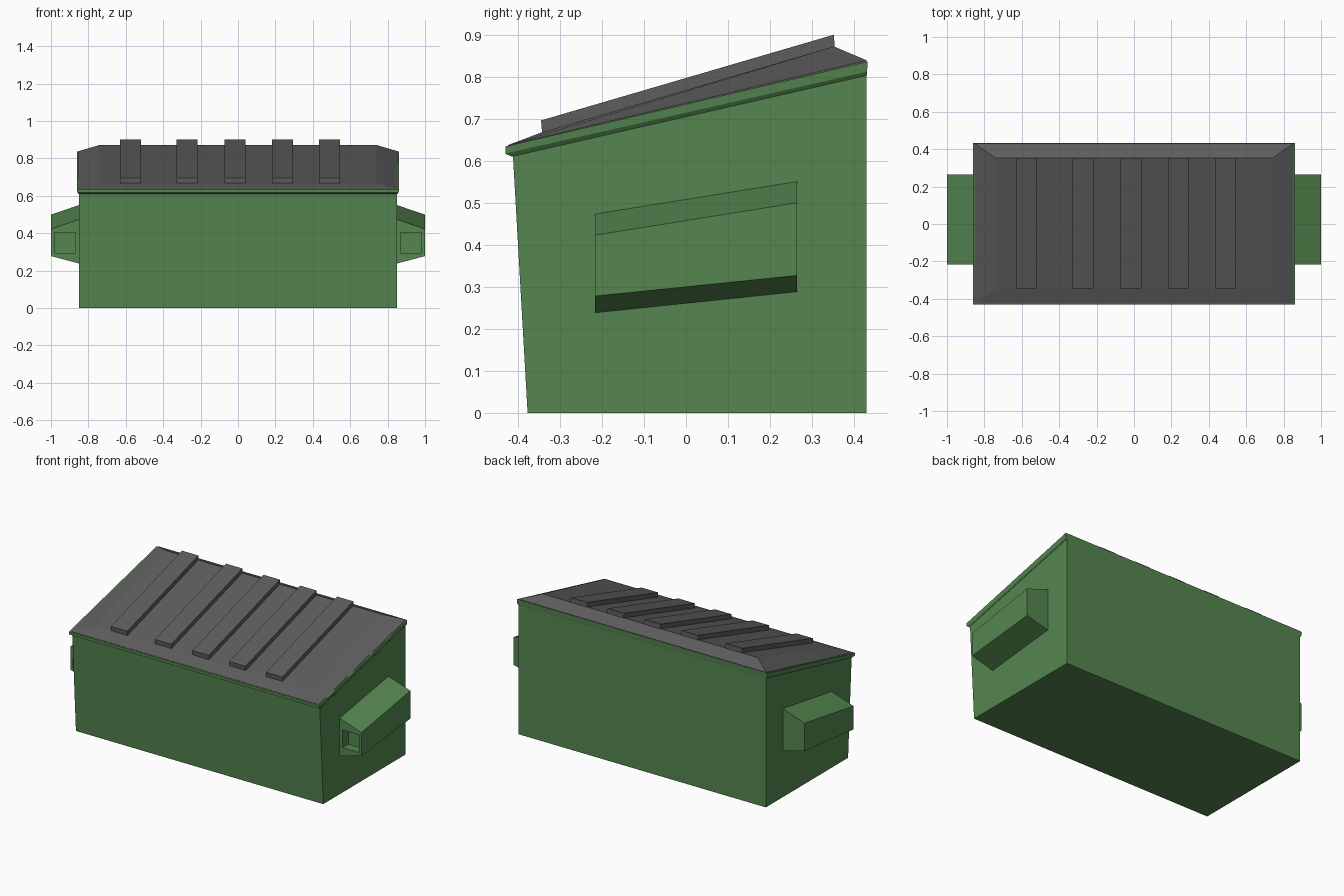
import bpy, bmesh

if "Cube" in bpy.data.objects:
    bpy.data.objects.remove(bpy.data.objects["Cube"])


def material(name, rgb):
    m = bpy.data.materials.new(name)
    m.diffuse_color = (*rgb, 1)
    m.use_nodes = True
    m.node_tree.nodes["Principled BSDF"].inputs["Base Color"].default_value = m.diffuse_color
    return m


GREEN = material("green_paint", (0.09, 0.24, 0.08))
GREY = material("grey_plastic", (0.11, 0.11, 0.11))


def loft(name, rings, mat, mirror=False):
    """Skin a chain of four-point rings and cap both ends."""
    bm = bmesh.new()
    loops = [[bm.verts.new(p) for p in r] for r in rings]
    for a, b in zip(loops, loops[1:]):
        for i in range(4):
            j = (i + 1) % 4
            bm.faces.new((a[i], a[j], b[j], b[i]))
    bm.faces.new(loops[0][::-1])
    bm.faces.new(loops[-1])
    bmesh.ops.recalc_face_normals(bm, faces=bm.faces)
    me = bpy.data.meshes.new(name)
    bm.to_mesh(me)
    bm.free()
    me.materials.append(mat)
    ob = bpy.data.objects.new(name, me)
    bpy.context.collection.objects.link(ob)
    if mirror:
        centre = bpy.data.objects.get("mirror_centre")
        if centre is None:
            centre = bpy.data.objects.new("mirror_centre", None)
            centre.hide_render = True
            bpy.context.collection.objects.link(centre)
        mod = ob.modifiers.new("mirror", 'MIRROR')
        mod.mirror_object = centre
    return ob


def slope(x0, x1, front, back):
    """Rectangle in plan, tilted between the (y, z) of its front and back edges."""
    return [(x0, *front), (x1, *front), (x1, *back), (x0, *back)]


# Bin body with a leaning front wall
loft("bin_body", [slope(-0.85, 0.85, (-0.377, 0), (0.43, 0)),
                  slope(-0.85, 0.85, (-0.412, 0.615), (0.43, 0.815))], GREEN)

# Thin overhanging rim
loft("rim", [slope(-0.852, 0.852, (-0.415, 0.61), (0.43, 0.803)),
             slope(-0.859, 0.859, (-0.43, 0.617), (0.431, 0.812)),
             slope(-0.861, 0.861, (-0.43, 0.634), (0.432, 0.836))], GREEN)

# Lid with bevelled border
loft("lid", [slope(-0.852, 0.852, (-0.424, 0.630), (0.430, 0.832)),
             slope(-0.852, 0.852, (-0.424, 0.637), (0.430, 0.839)),
             slope(-0.74, 0.74, (-0.345, 0.667), (0.352, 0.872))], GREY)

# Raised ribs along the lid
for i, x in enumerate((-0.575, -0.273, -0.015, 0.237, 0.49)):
    loft(f"lid_rib_{i + 1}",
         [slope(x - 0.056, x + 0.056, (-0.342, 0.660), (0.354, 0.865)),
          slope(x - 0.056, x + 0.056, (-0.345, 0.696), (0.352, 0.900))], GREY)


# Side lifting pockets, each with a recessed square opening at the front
def section(y, x0, x1, inner_top, outer_top, outer_low, inner_low):
    return [(x0, y, inner_top), (x1, y, outer_top),
            (x1, y, outer_low), (x0, y, inner_low)]


loft("lifting_pockets", [
    section(0.264, 0.845, 1.0, 0.552, 0.50, 0.327, 0.287),
    section(-0.216, 0.845, 1.0, 0.475, 0.423, 0.278, 0.237),
    section(-0.216, 0.87, 0.982, 0.404, 0.404, 0.295, 0.295),
    section(-0.16, 0.87, 0.982, 0.404, 0.404, 0.295, 0.295)], GREEN, mirror=True)
